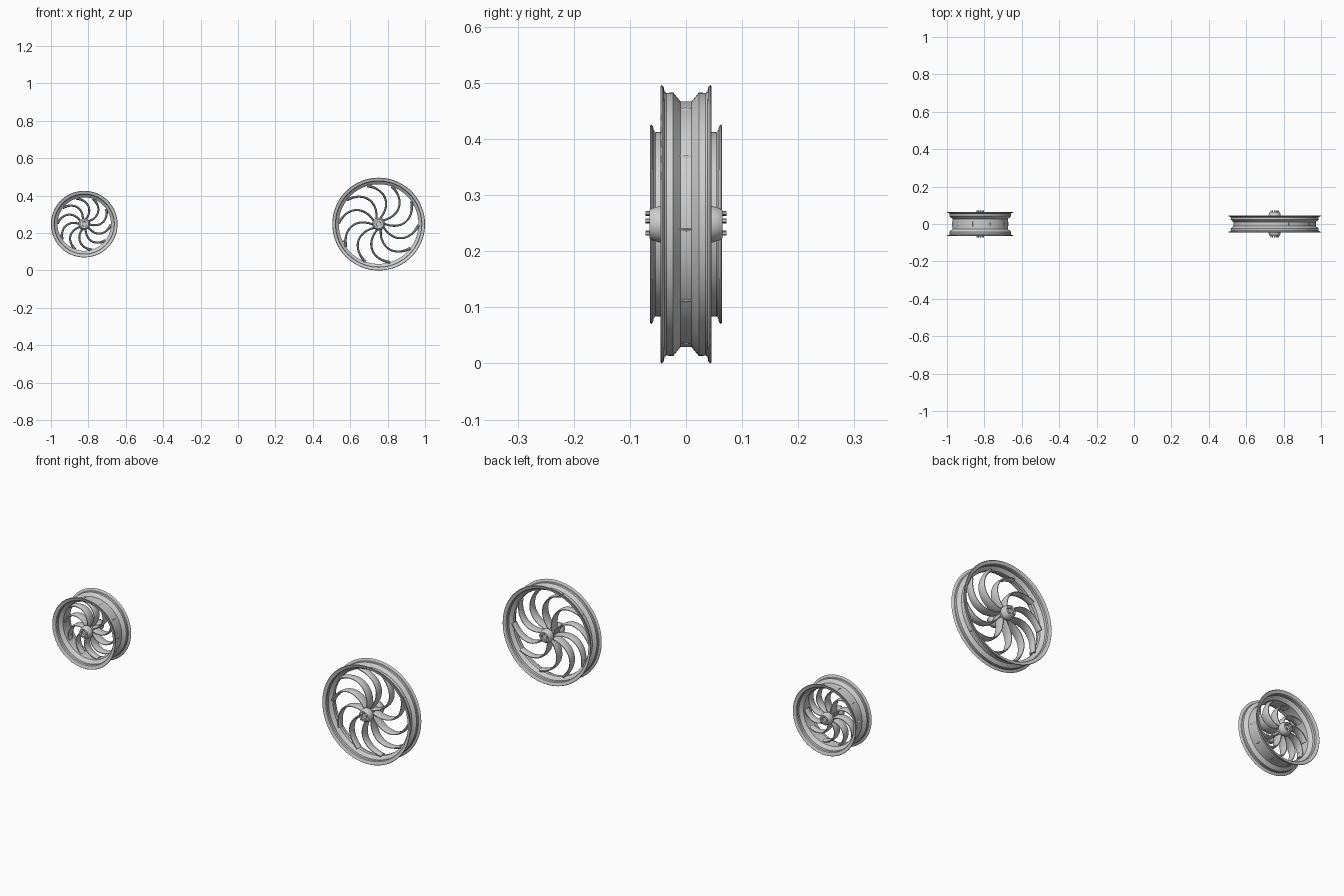
import bpy, bmesh, math
from mathutils import Vector, Matrix
from mathutils.geometry import interpolate_bezier

cube = bpy.data.objects.get("Cube")
if cube:
    bpy.data.objects.remove(cube, do_unlink=True)

metal = bpy.data.materials.new("light_grey_metal")
metal.use_nodes = True
GREY = (0.62, 0.62, 0.62, 1)
metal.diffuse_color = GREY
metal.node_tree.nodes["Principled BSDF"].inputs["Base Color"].default_value = GREY


def finish(name, bm, centre, angle=35):
    bmesh.ops.remove_doubles(bm, verts=bm.verts, dist=0.00001)
    bmesh.ops.recalc_face_normals(bm, faces=bm.faces)
    mesh = bpy.data.meshes.new(name)
    bm.to_mesh(mesh)
    bm.free()
    mesh.materials.append(metal)
    obj = bpy.data.objects.new(name, mesh)
    bpy.context.collection.objects.link(obj)
    obj.location = centre
    bpy.ops.object.select_all(action='DESELECT')
    obj.select_set(True)
    bpy.context.view_layer.objects.active = obj
    bpy.ops.object.shade_smooth_by_angle(angle=math.radians(angle))
    return obj


def lathe(name, profile, centre, steps, closed):
    """Turn a (radius, y) profile around the wheel axle."""
    bm = bmesh.new()
    verts = [bm.verts.new((r, y, 0)) for r, y in profile]
    edges = [bm.edges.new(p) for p in zip(verts, verts[1:])]
    if closed:
        edges.append(bm.edges.new((verts[-1], verts[0])))
    bmesh.ops.spin(bm, geom=verts + edges, cent=(0, 0, 0), axis=(0, 1, 0),
                   angle=math.tau, steps=steps, use_duplicate=False)
    return finish(name, bm, centre)


def mirrored(half):
    return half + [(r, -y) for r, y in reversed(half)]


def rim(name, R, w, seat, well, centre):
    outer = [(R - 0.002, w), (R, w - 0.002), (R - 0.003, w - 0.005),
             (R - 0.012, w - 0.007), (R - 0.014, w - 0.010),
             (R - 0.013, seat), (R - 0.029, well)]
    inner = [(R - 0.035, well - 0.002), (R - 0.019, seat - 0.002),
             (R - 0.020, w - 0.010), (R - 0.017, w - 0.005),
             (R - 0.007, w - 0.002)]
    loop = mirrored(outer) + [(r, -y) for r, y in inner] + list(reversed(inner))
    # walk the inside from the negative edge back to the positive edge
    n = 2 * len(outer)
    loop = loop[:n] + [(r, -y) for r, y in reversed(inner)] + inner
    lathe(name, loop, centre, 96, True)


def spokes(name, reach, hub_half, rim_half, centre, count=10, sides=10):
    """Swept blades that bow one way and hook back at the rim."""
    path = interpolate_bezier(Vector((0.10, 0)) * reach, Vector((0.45, -0.32)) * reach,
                              Vector((0.87, -0.2)) * reach, Vector((0.95, 0.3)) * reach, 18)
    bm = bmesh.new()
    for k in range(count):
        turn = Matrix.Rotation(-math.tau * k / count - 0.3, 4, 'Y')
        rings = []
        for i, p in enumerate(path):
            t = i / (len(path) - 1)
            d = (path[min(i + 1, len(path) - 1)] - path[max(i - 1, 0)]).normalized()
            half = hub_half + (rim_half - hub_half) * t
            thick = 0.0055 + 0.003 * max(0, t - 0.8) / 0.2
            ring = []
            for j in range(sides):
                a = math.tau * j / sides
                off = thick * math.cos(a)
                co = Vector((p.x - d.y * off, half * math.sin(a), p.y + d.x * off))
                ring.append(bm.verts.new(turn @ co))
            rings.append(ring)
        for a, b in zip(rings, rings[1:]):
            for j in range(sides):
                m = (j + 1) % sides
                bm.faces.new((a[j], a[m], b[m], b[j]))
        bm.faces.new(rings[0])
        bm.faces.new(rings[-1])
    finish(name, bm, centre, 50)


def bolts(name, radius, face, centre, count=5):
    bm = bmesh.new()
    for side in (-1, 1):
        for k in range(count):
            a = math.tau * k / count + math.pi / 2
            place = Matrix.Translation((radius * math.cos(a), side * face, radius * math.sin(a)))
            bmesh.ops.create_cone(bm, cap_ends=True, segments=6, radius1=0.004, radius2=0.004,
                                  depth=0.012, matrix=place @ Matrix.Rotation(math.pi / 2, 4, 'X'))
    finish(name, bm, centre)


def valve(name, R, angle, centre):
    bm = bmesh.new()
    place = Matrix.Rotation(-angle, 4, 'Y') @ Matrix.Translation((R - 0.042, 0, 0))
    bmesh.ops.create_cone(bm, cap_ends=True, segments=10, radius1=0.003, radius2=0.004,
                          depth=0.022, matrix=place @ Matrix.Rotation(math.pi / 2, 4, 'Y'))
    finish(name, bm, centre)


def wheel(prefix, R, w, seat, well, hub, centre):
    rim(prefix + "_rim", R, w, seat, well, centre)
    # tapered hub with a shallow recess in each face
    half = [(0, 0.058), (0.013, 0.058), (0.014, 0.065), (0.025, 0.065),
            (0.028, 0.062), (0.034, 0.042), (0.033, 0.034), (0.025, 0.024)]
    lathe(prefix + "_hub", mirrored([(r * hub, y) for r, y in half]), centre, 48, False)
    spokes(prefix + "_spokes", R - 0.033, 0.027, 0.018, centre)
    bolts(prefix + "_hub_bolts", 0.02 * hub, 0.066, centre)
    valve(prefix + "_valve", R, math.radians(206), centre)


# wide small wheel and narrow large wheel
wheel("small_wheel", 0.178, 0.064, 0.042, 0.028, 0.92, (-0.822, 0, 0.248))
wheel("large_wheel", 0.248, 0.045, 0.023, 0.010, 1.0, (0.752, 0, 0.248))
